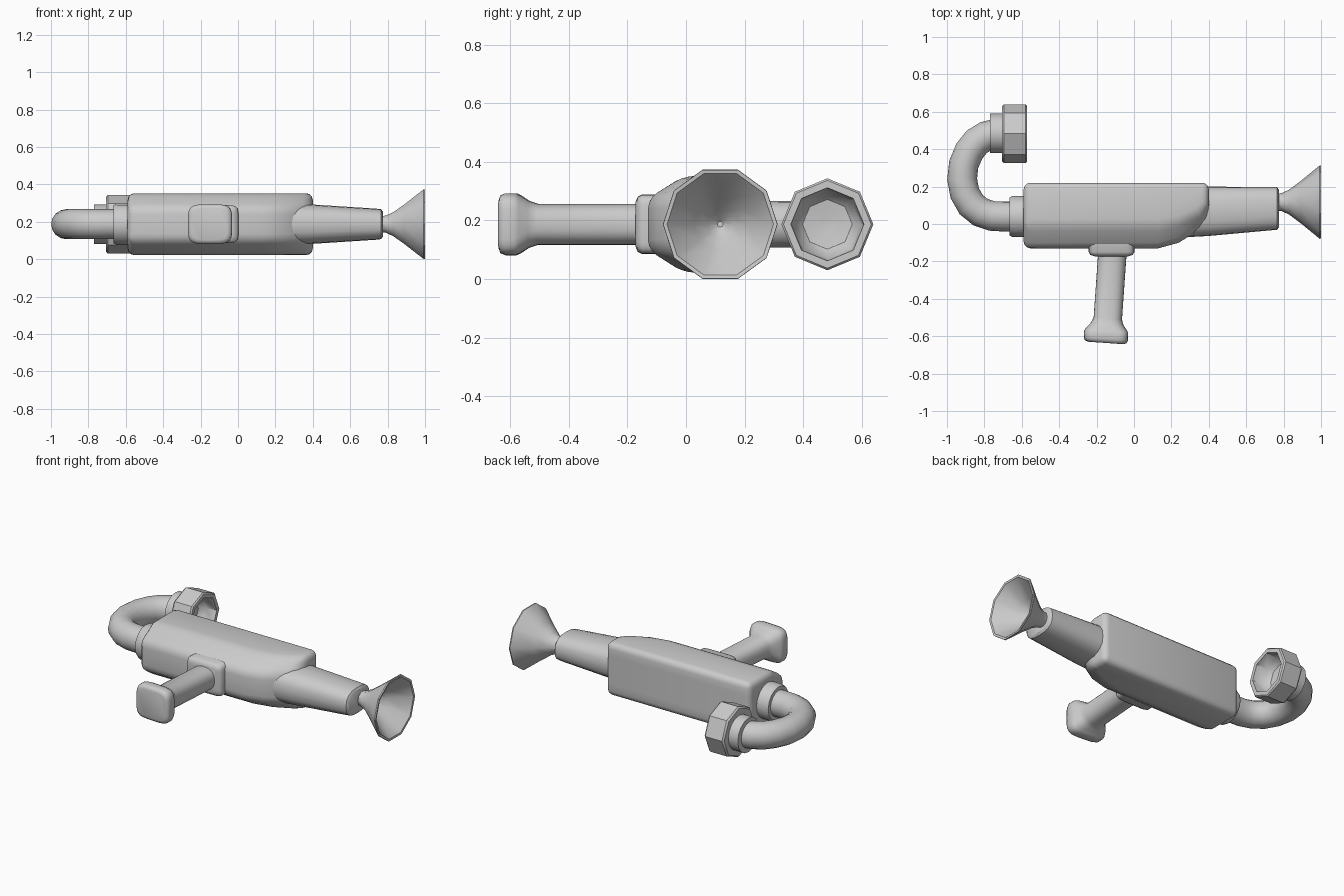
import bpy, bmesh, math
from mathutils import Vector

if "Cube" in bpy.data.objects:
    bpy.data.objects.remove(bpy.data.objects["Cube"])

ZC = 0.187  # height of the plane every part is centred on


def finish(name, bm, angle=35):
    bmesh.ops.recalc_face_normals(bm, faces=bm.faces)
    me = bpy.data.meshes.new(name)
    bm.to_mesh(me)
    bm.free()
    ob = bpy.data.objects.new(name, me)
    bpy.context.collection.objects.link(ob)
    bpy.ops.object.select_all(action='DESELECT')
    ob.select_set(True)
    bpy.context.view_layer.objects.active = ob
    bpy.ops.object.shade_smooth_by_angle(angle=math.radians(angle))
    return ob


def power(c, e):
    return math.copysign(abs(c) ** (2 / e), c) if abs(c) > 1e-6 else 0.0


def loft(name, secs, n=16, axis=None, angle=35):
    """Sections (x, y, half width, half height, roundness); axis=None follows the path."""
    bm = bmesh.new()
    rings = []
    for i, (x, y, a, b, e) in enumerate(secs):
        if axis:
            d = Vector(axis).normalized()
        else:
            p, q = secs[max(i - 1, 0)], secs[min(i + 1, len(secs) - 1)]
            d = Vector((q[0] - p[0], q[1] - p[1], 0)).normalized()
        side = Vector((-d.y, d.x, 0))
        ring = []
        for k in range(n):
            t = 2 * math.pi * k / n
            co = Vector((x, y, ZC)) + side * a * power(math.cos(t), e)
            co.z += b * power(math.sin(t), e)
            ring.append(bm.verts.new(co))
        rings.append(ring)
    for r, s in zip(rings, rings[1:]):
        for k in range(n):
            bm.faces.new((r[k], r[(k + 1) % n], s[(k + 1) % n], s[k]))
    bm.faces.new(rings[0])
    bm.faces.new(rings[-1])
    return finish(name, bm, angle)


def lathe(name, profile, y, n, angle=35):
    return loft(name, [(x, y, r, r, 2) for x, r in profile], n, (1, 0, 0), angle)


# Main body: side outline stacked in four layers, narrower outside, edges rounded
outline = [(-0.59, -0.13), (0.13, -0.13), (0.24, -0.10), (0.35, -0.03),
           (0.40, 0.04), (0.40, 0.22), (-0.59, 0.22)]
bm = bmesh.new()
layers = []
for z, s in ((0.022, 0.65), (0.10, 1), (0.275, 1), (0.352, 0.65)):
    layers.append([bm.verts.new((x, 0.22 - (0.22 - y) * s, z)) for x, y in outline])
m = len(outline)
for r, s in zip(layers, layers[1:]):
    for k in range(m):
        bm.faces.new((r[k], r[(k + 1) % m], s[(k + 1) % m], s[k]))
bm.faces.new(layers[0])
bm.faces.new(layers[-1])
bmesh.ops.recalc_face_normals(bm, faces=bm.faces)
edges = [e for e in bm.edges if e.calc_face_angle(0) > math.radians(25)]
bmesh.ops.bevel(bm, geom=edges, offset=0.035, offset_type='OFFSET', segments=3,
                profile=0.5, affect='EDGES', clamp_overlap=True)
finish("main_body", bm)

# Tapered barrel
loft("barrel", [(0.20, 0.065, 0.14, 0.112, 2.6), (0.40, 0.068, 0.132, 0.105, 2.6),
                (0.74, 0.082, 0.115, 0.083, 2.6), (0.765, 0.083, 0.114, 0.08, 2.6),
                (0.775, 0.083, 0.10, 0.066, 2.6)], 20, (1, 0, 0))

# Flared horn, hollow
lathe("horn", [(0.76, 0.045), (0.79, 0.048), (0.83, 0.067), (0.89, 0.112), (0.993, 0.196),
               (1.0, 0.195), (0.998, 0.182), (0.89, 0.092), (0.83, 0.045), (0.80, 0.01)],
      0.117, 10)

# Rear collar and curved pipe
lathe("rear_collar", [(-0.55, 0.11), (-0.65, 0.11), (-0.665, 0.102), (-0.665, 0.07)], 0.04, 16)
path = [(-0.60, 0.04), (-0.70, 0.04), (-0.76, 0.043), (-0.82, 0.063), (-0.87, 0.103),
        (-0.905, 0.165), (-0.919, 0.24), (-0.91, 0.32), (-0.88, 0.39), (-0.84, 0.44),
        (-0.79, 0.47), (-0.74, 0.482)]
loft("curved_pipe", [(x, y, 0.08, 0.08, 2) for x, y in path], 16)

# Eyepiece ring and octagonal cup
lathe("cup_neck", [(-0.77, 0.06), (-0.77, 0.106), (-0.69, 0.106)], 0.485, 16)
lathe("cup", [(-0.705, 0.09), (-0.705, 0.148), (-0.695, 0.157), (-0.58, 0.157), (-0.572, 0.15),
              (-0.572, 0.125), (-0.64, 0.115), (-0.67, 0.085), (-0.68, 0.02)], 0.483, 8)

# Mounting pad under the body
loft("grip_mount", [(-0.12, -0.06, 0.122, 0.102, 7), (-0.12, -0.15, 0.122, 0.102, 7),
                    (-0.12, -0.165, 0.114, 0.094, 7), (-0.12, -0.173, 0.09, 0.075, 7)],
     32, (0, -1, 0), 50)

# Leaning grip with flared square foot
loft("grip", [(-0.113, -0.12, 0.076, 0.07, 2.4), (-0.140, -0.505, 0.076, 0.07, 2.4),
              (-0.144, -0.535, 0.088, 0.08, 2.8), (-0.147, -0.565, 0.112, 0.099, 4),
              (-0.149, -0.58, 0.118, 0.106, 4.5), (-0.150, -0.615, 0.118, 0.106, 4.5),
              (-0.151, -0.63, 0.112, 0.10, 4.5), (-0.151, -0.636, 0.095, 0.085, 4.5)],
     32, (-0.07, -1, 0), 50)
